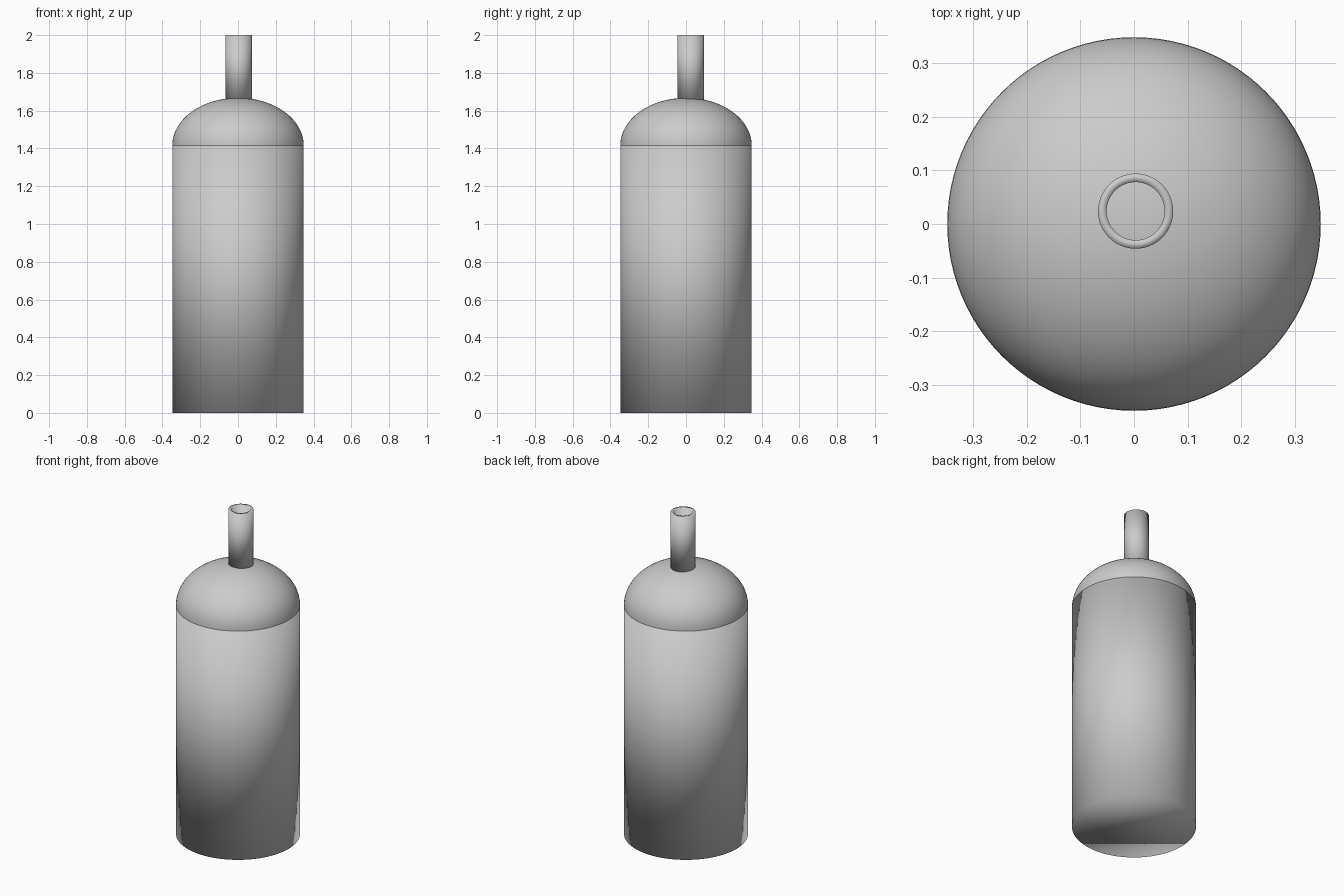
import bpy
import bmesh
from math import sin, cos, pi

cube = bpy.data.objects.get("Cube")
if cube:
    bpy.data.objects.remove(cube, do_unlink=True)

RADIUS = 0.348
SHOULDER = 1.415
SIDES = 96

grey = bpy.data.materials.new("plain grey")
grey.use_nodes = True
GREY = (0.6, 0.6, 0.6, 1)
grey.diffuse_color = GREY
grey.node_tree.nodes["Principled BSDF"].inputs["Base Color"].default_value = GREY


def lathe(name, profile, sides, centre=(0, 0), closed=False, caps=False):
    """Spin a list of (radius, height) points into a smooth solid."""
    bm = bmesh.new()
    rings = []
    for r, z in profile:
        if r < 1e-6:
            rings.append([bm.verts.new((0, 0, z))] * sides)
        else:
            rings.append([bm.verts.new((r * cos(2 * pi * i / sides), r * sin(2 * pi * i / sides), z))
                          for i in range(sides)])
    pairs = list(zip(rings, rings[1:]))
    if closed:
        pairs.append((rings[-1], rings[0]))
    for low, high in pairs:
        for i in range(sides):
            j = (i + 1) % sides
            corners = [low[i], low[j], high[j], high[i]]
            bm.faces.new(list(dict.fromkeys(corners)))
    if caps:
        bm.faces.new(rings[0][::-1])
        bm.faces.new(rings[-1])
    bmesh.ops.recalc_face_normals(bm, faces=bm.faces)
    for face in bm.faces:
        face.smooth = True
    mesh = bpy.data.meshes.new(name)
    bm.to_mesh(mesh)
    bm.free()
    mesh.materials.append(grey)
    obj = bpy.data.objects.new(name, mesh)
    obj.location = (*centre, 0)
    bpy.context.collection.objects.link(obj)
    return obj


# Capped cylinder, softly shaded across its rims
lathe("body", [(RADIUS, 0), (RADIUS, SHOULDER)], SIDES, caps=True)

# Flattened half-sphere shoulder
steps = 20
arc = [(RADIUS * cos(pi / 2 * k / steps), SHOULDER + 0.253 * sin(pi / 2 * k / steps))
       for k in range(steps + 1)]
lathe("shoulder_dome", arc, SIDES)

# Hollow neck tube, slightly off centre
lathe("neck_tube", [(0.07, 1.65), (0.07, 2), (0.054, 2), (0.054, 1.65)], 64,
      centre=(0.003, 0.024), closed=True)
